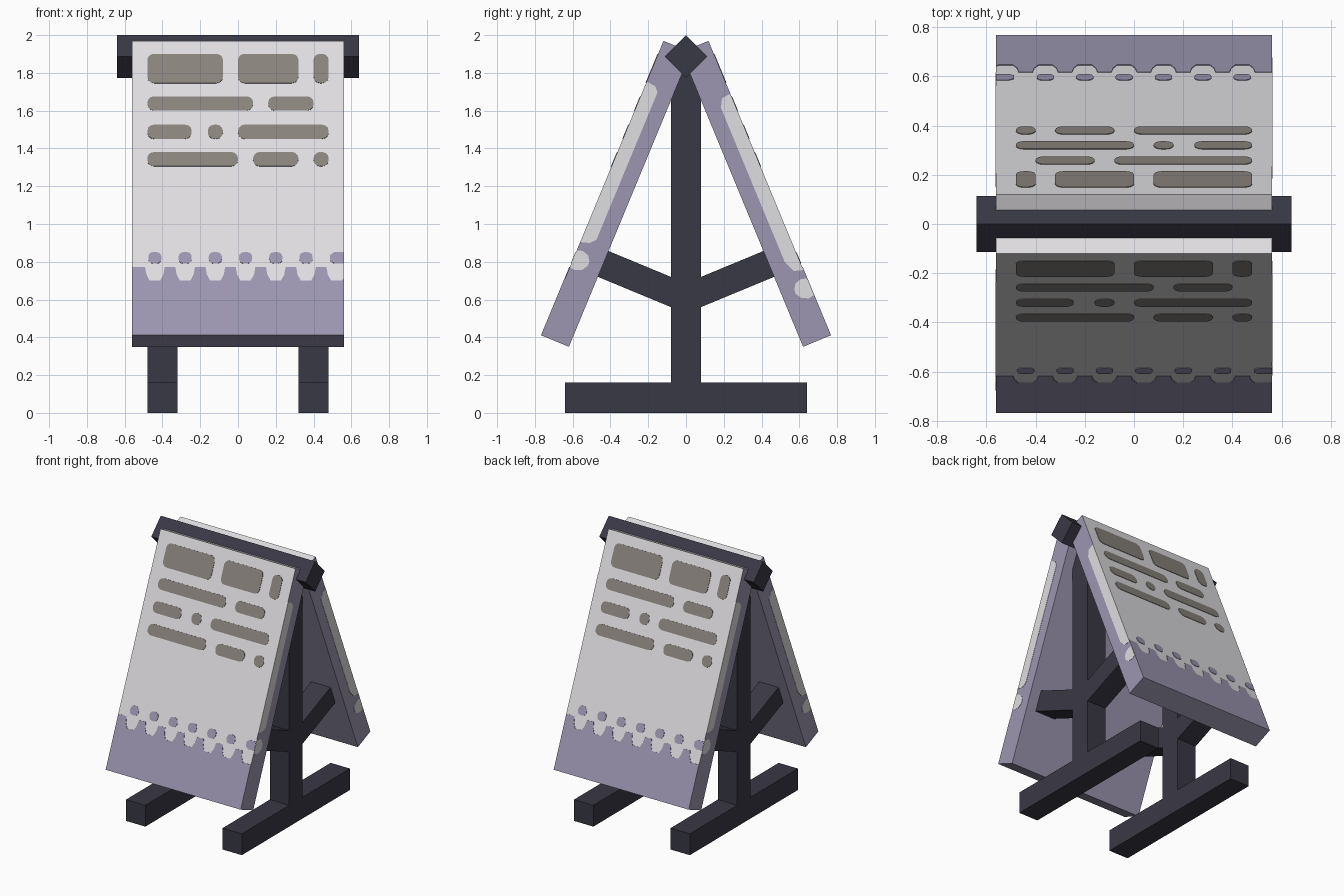
import bpy, bmesh, math
from mathutils import Matrix, Vector

if "Cube" in bpy.data.objects:
    bpy.data.objects.remove(bpy.data.objects["Cube"])


def mat(name, rgb):
    m = bpy.data.materials.new(name)
    lin = [((c / 255 + 0.055) / 1.055) ** 2.4 for c in rgb]
    m.diffuse_color = (*lin, 1)
    m.use_nodes = True
    m.node_tree.nodes["Principled BSDF"].inputs["Base Color"].default_value = m.diffuse_color
    return m


WHITE = mat("pale_board", (223, 221, 224))
LILAC = mat("lilac_paint", (156, 150, 176))
DARK = mat("dark_frame", (57, 56, 69))
INK = mat("grey_ink", (137, 131, 125))


def prisms(name, polys, vec, material, matrix=Matrix()):
    """One object made of polygons extruded along vec."""
    bm = bmesh.new()
    for pts in polys:
        a = [bm.verts.new(p) for p in pts]
        b = [bm.verts.new(Vector(p) + Vector(vec)) for p in pts]
        bm.faces.new(a)
        bm.faces.new(b[::-1])
        for i in range(len(a)):
            j = (i + 1) % len(a)
            bm.faces.new((a[j], a[i], b[i], b[j]))
    bmesh.ops.recalc_face_normals(bm, faces=bm.faces)
    me = bpy.data.meshes.new(name)
    bm.to_mesh(me)
    bm.free()
    me.materials.append(material)
    ob = bpy.data.objects.new(name, me)
    bpy.context.collection.objects.link(ob)
    ob.matrix_world = matrix
    return ob


def yz_bar(name, profile, x0, x1):
    """Bar with a side profile, running from x0 to x1."""
    return prisms(name, [[(x0, y, z) for y, z in profile]], (x1 - x0, 0, 0), DARK)


def rect(a0, b0, a1, b1):
    return [(a0, b0), (a1, b0), (a1, b1), (a0, b1)]


def rounded(x0, z0, x1, z1, r=0.035):
    """Rectangle with rounded corners."""
    pts = []
    for cx, cz, start in ((x1 - r, z1 - r, 0), (x0 + r, z1 - r, 90),
                          (x0 + r, z0 + r, 180), (x1 - r, z0 + r, 270)):
        for k in range(4):
            a = math.radians(start + 30 * k)
            pts.append((cx + r * math.cos(a), cz + r * math.sin(a)))
    return pts


# Frame: top beam, feet, posts and braces
yz_bar("top_beam", [(0, 1.774), (0.113, 1.887), (0, 2.0), (-0.113, 1.887)], -0.64, 0.64)
TILT = math.radians(22.5)
slope = math.tan(TILT)
for side, x0 in (("left", -0.48), ("right", 0.32)):
    x1 = x0 + 0.16
    yz_bar(side + "_foot", rect(-0.64, 0, 0.64, 0.16), x0, x1)
    yz_bar(side + "_post", rect(-0.08, 0.16, 0.08, 1.86), x0, x1)
    for end, s in (("front", -1), ("back", 1)):
        prof = [(0.07, 0.556), (0.50, 0.556 + 0.43 * slope),
                (0.44, 0.716 + 0.37 * slope), (0.07, 0.716)]
        yz_bar(f"{side}_{end}_brace", [(s * y, z) for y, z in prof], x0, x1)

# Boards, in local space: x across, y into the board, z up along its slope
W, T, L = 0.56, 0.157, 1.688
TH = 0.004


def up(z):
    """Distance along the board for a world height on its outer face."""
    return (z - 0.41) / math.cos(TILT)


ROWS = [
    (1.745, 1.90, [(-.48, -.08), (0, .32), (.40, .48)]),
    (1.60, 1.675, [(-.48, .08), (.16, .40)]),
    (1.45, 1.525, [(-.48, -.245), (-.16, -.08), (0, .48)]),
    (1.305, 1.38, [(-.48, 0), (.08, .32), (.40, .48)]),
]
DIPS = [-0.44 + 0.16 * i for i in range(7)]
DIP_SHAPE = [(-.052, .772), (-.045, .732), (-.028, .70), (.028, .70), (.045, .732), (.052, .772)]

base = Matrix.Translation((0, -0.765, 0.41)) @ Matrix.Rotation(-TILT, 4, 'X')
for end, turn in (("front", 0), ("back", math.pi)):
    M = Matrix.Rotation(turn, 4, 'Z') @ base

    # Board body: pale outer face and top end, lilac elsewhere
    board = prisms(end + "_board", [[(-W, y, z) for y, z in rect(0, 0, T, L)]],
                   (2 * W, 0, 0), LILAC, M)
    board.data.materials.append(WHITE)
    for f in board.data.polygons:
        if f.normal.y < -0.5 or f.normal.z > 0.5:
            f.material_index = 1

    def face_plates(name, polys, material):
        prisms(f"{end}_{name}", [[(x, -0.003, z) for x, z in p] for p in polys],
               (0, TH, 0), material, M)

    # Written lines as blank bars
    face_plates("text_bars", [rounded(a, up(z0), b, up(z1))
                              for z0, z1, spans in ROWS for a, b in spans], INK)

    # Scalloped lower band
    band = [(-W, 0), (-W, up(.772))]
    for c in DIPS:
        band += [(c + u, up(z)) for u, z in DIP_SHAPE if c + u < W]
    band += [(W, up(.71)), (W, 0)]
    face_plates("scallop_band", [band], LILAC)

    # Row of dots above the band, the last one cut by the edge
    dots = [[(min(x, W), z) for x, z in rounded(c - .035, up(.79), c + .035, up(.85), .026)]
            for c in DIPS[:-1]]
    dots.append(rect(.51, up(.79), W, up(.85))[:1] + [(W, up(.79)), (W, up(.85)),
                (.51, up(.85)), (.487, up(.835)), (.487, up(.805))])
    face_plates("dots", dots, LILAC)

    # Pale strip and spot wrapping onto each side edge
    for side, x, top, top_in, low, low_in, spot in (
            ("right", W, 1.455, 1.425, .535, .58, .442),
            ("left", -W, 1.385, 1.335, .375, .45, .281)):
        strip = [(0, low), (.05, low + .015), (.075, low_in), (.075, top_in),
                 (.05, top - .005), (0, top)]
        half = [(0, spot - .05), (.03, spot - .056), (.065, spot - .04), (.085, spot - .01),
                (.085, spot + .015), (.065, spot + .045), (.03, spot + .055), (0, spot + .045)]
        s = 1 if x > 0 else -1
        prisms(f"{end}_{side}_edge_paint",
               [[(x - s * 0.002, y, z) for y, z in p] for p in (strip, half)],
               (s * TH, 0, 0), WHITE, M)
